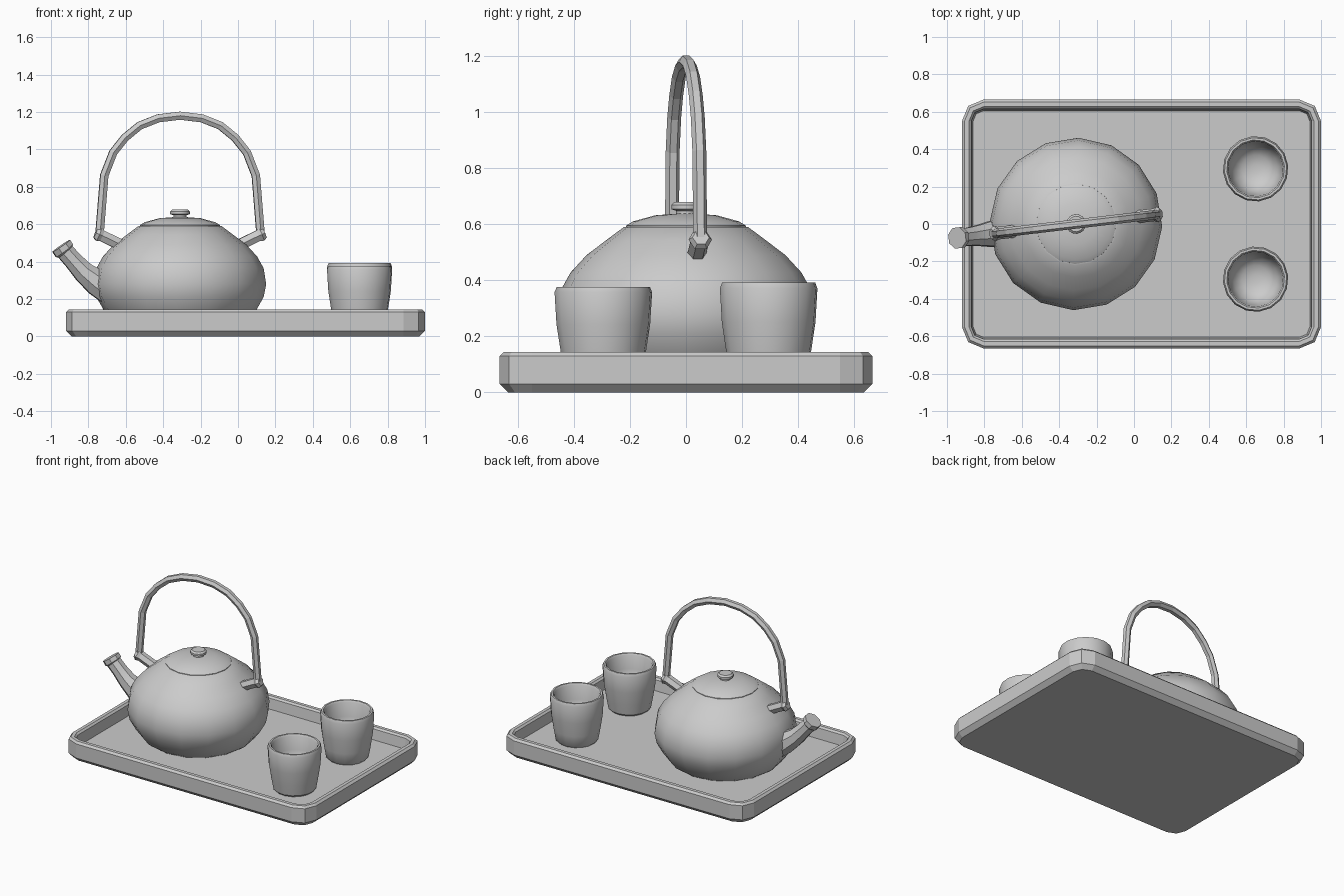
import bpy, bmesh, math
from mathutils import Vector, Matrix

if "Cube" in bpy.data.objects:
    bpy.data.objects.remove(bpy.data.objects["Cube"])


def finish(name, bm, matrix=None, smooth=None):
    bmesh.ops.recalc_face_normals(bm, faces=bm.faces)
    if matrix:
        bm.transform(matrix)
    mesh = bpy.data.meshes.new(name)
    bm.to_mesh(mesh)
    bm.free()
    obj = bpy.data.objects.new(name, mesh)
    bpy.context.collection.objects.link(obj)
    if smooth:
        bpy.ops.object.select_all(action='DESELECT')
        obj.select_set(True)
        bpy.context.view_layer.objects.active = obj
        bpy.ops.object.shade_smooth_by_angle(angle=math.radians(smooth))
    return obj


def skin(rings):
    """Bridge successive closed rings of points and cap both ends."""
    bm = bmesh.new()
    loops = [[bm.verts.new(p) for p in ring] for ring in rings]
    n = len(loops[0])
    for a, b in zip(loops, loops[1:]):
        for i in range(n):
            j = (i + 1) % n
            bm.faces.new((a[i], a[j], b[j], b[i]))
    bm.faces.new(loops[0])
    bm.faces.new(loops[-1])
    return bm


def lathe(profile, sides, turn=0.0):
    return skin([[(r * math.cos(turn + math.tau * i / sides),
                   r * math.sin(turn + math.tau * i / sides), z)
                  for i in range(sides)] for r, z in profile])


def tube(path, sides):
    """Sweep a polygon along (x, z, radius) points in the xz plane."""
    pts = [Vector((x, 0, z)) for x, z, r in path]
    side = Vector((0, 1, 0))
    rings = []
    for k, p in enumerate(pts):
        t = Vector()
        if k > 0:
            t += (p - pts[k - 1]).normalized()
        if k < len(pts) - 1:
            t += (pts[k + 1] - p).normalized()
        up = side.cross(t.normalized())
        r = path[k][2]
        rings.append([p + r * (math.cos(a) * up + math.sin(a) * side)
                      for a in (math.tau * (i + 0.5) / sides for i in range(sides))])
    return skin(rings)


# Tray: rounded rectangle rings (inset, height) from underside to inner floor
def tray_ring(inset, z, corner=0.115):
    hx, hy = 0.96 - inset, 0.665 - inset
    r = corner - inset
    pts = []
    for q, (sx, sy) in enumerate(((1, 1), (-1, 1), (-1, -1), (1, -1))):
        for k in range(3):
            a = math.pi / 2 * q + math.pi / 4 * k
            pts.append((0.04 + sx * (hx - r) + r * math.cos(a),
                        sy * (hy - r) + r * math.sin(a), z))
    return pts


finish("tray", skin([tray_ring(d, z) for d, z in (
    (0.03, 0.0), (0.0, 0.03), (0.0, 0.13), (0.014, 0.144),
    (0.038, 0.144), (0.05, 0.132), (0.06, 0.06))]))

# Cups: tapered outside, chamfered lip, bowl-shaped inside
FLOOR = 0.06
cup = [(0.125, 0), (0.14, 0.015), (0.153, 0.09), (0.168, 0.19), (0.175, 0.31),
       (0.167, 0.33), (0.155, 0.33), (0.147, 0.318), (0.142, 0.22),
       (0.118, 0.145), (0.075, 0.11), (0.025, 0.1)]
for name, y, height in (("front_cup", -0.295, 0.96), ("back_cup", 0.295, 1.005)):
    place = Matrix.Translation((0.65, y, FLOOR)) @ Matrix.Diagonal((1, 1, height, 1))
    finish(name, lathe(cup, 16, 0.1), place, 35)

# Teapot parts share one slightly turned placement
POT = Matrix.Translation((-0.31, 0, 0)) @ Matrix.Rotation(math.radians(6.7), 4, 'Z')
body = [(0.33, 0.06), (0.37, 0.09), (0.408, 0.14), (0.447, 0.21), (0.461, 0.28),
        (0.447, 0.365), (0.412, 0.428), (0.355, 0.49), (0.285, 0.543),
        (0.222, 0.59), (0.205, 0.592)]
finish("teapot_body", lathe(body, 16, math.radians(-8.5)), POT, 40)

# Lid and its button knob
lid = [(0.215, 0.575), (0.214, 0.595), (0.19, 0.61), (0.11, 0.632), (0.03, 0.638)]
finish("lid", lathe(lid, 16, math.radians(-8.5)), POT, 40)
knob = [(0.036, 0.62), (0.036, 0.648), (0.053, 0.654), (0.053, 0.668), (0.042, 0.679)]
finish("lid_knob", lathe(knob, 12), POT, 35)

# Spout with a flared lip
spout = [(-0.36, 0.235, 0.085), (-0.45, 0.29, 0.075), (-0.52, 0.345, 0.06),
         (-0.575, 0.405, 0.052), (-0.617, 0.452, 0.051), (-0.622, 0.458, 0.06),
         (-0.64, 0.484, 0.06)]
finish("spout", tube(spout, 8), POT, 35)

# Bail handle: half path mirrored over the pot
half = [(0.434, 0.54), (0.408, 0.86), (0.36, 0.983), (0.297, 1.062),
        (0.217, 1.127), (0.117, 1.166)]
arch = [(-x, z, 0.025) for x, z in half] + [(0, 1.18, 0.025)]
arch += [(x, z, 0.025) for x, z in reversed(half)]
finish("bail_handle", tube(arch, 6), POT)

# Lugs joining the handle feet to the body
for name, s in (("spout_side_lug", -1), ("back_side_lug", 1)):
    lug = [(s * 0.29, 0.475, 0.034), (s * 0.42, 0.538, 0.034), (s * 0.437, 0.545, 0.042),
           (s * 0.455, 0.553, 0.03)]
    finish(name, tube(lug, 6), POT)
